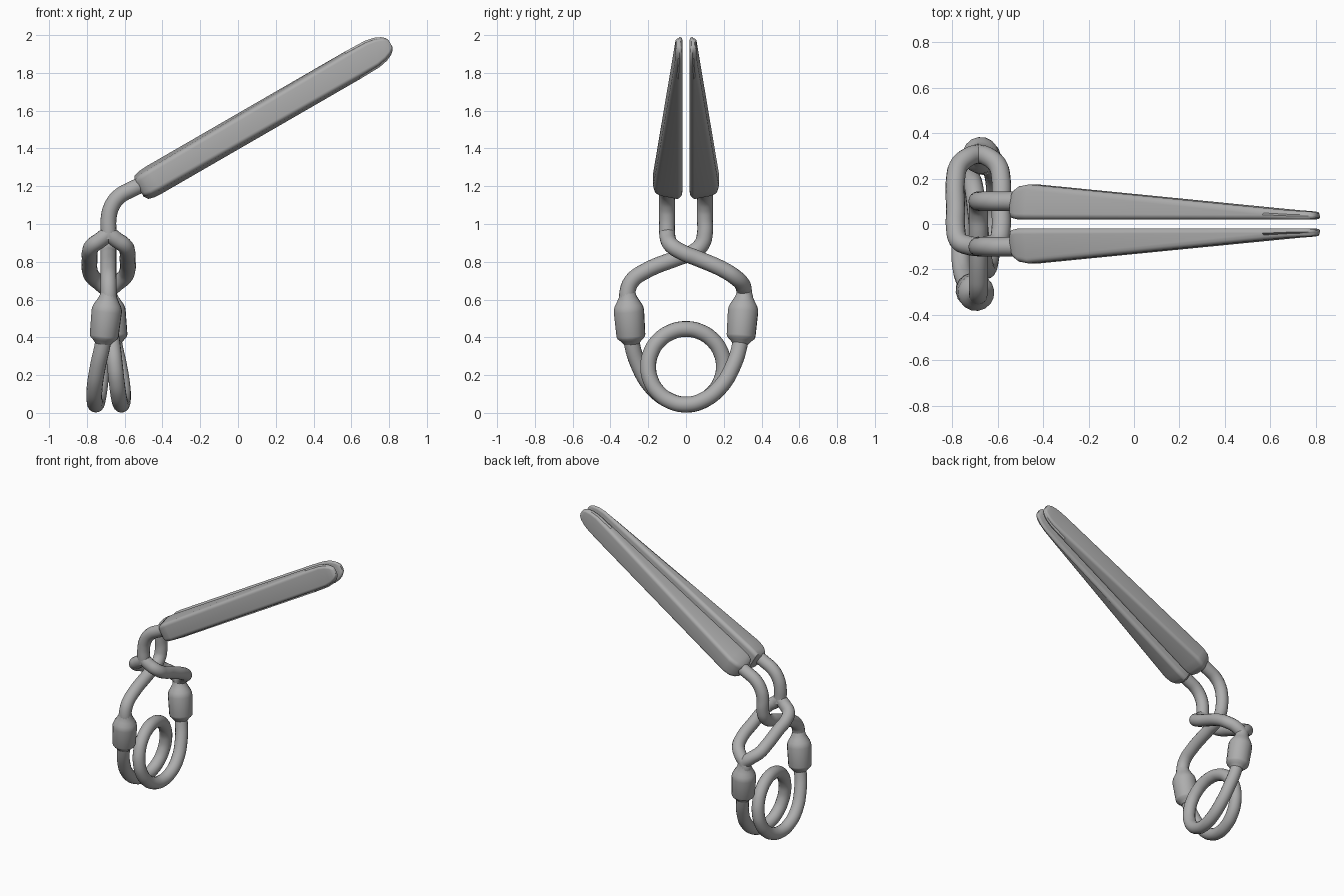
import bpy, bmesh, math
from mathutils import Vector

cube = bpy.data.objects.get("Cube")
if cube:
    bpy.data.objects.remove(cube, do_unlink=True)

X0 = -0.685   # x of the jaw centre line
ROD = 0.042   # rod radius

steel = bpy.data.materials.new("grey steel")
steel.use_nodes = True
GREY = (0.42, 0.42, 0.42, 1)
steel.diffuse_color = GREY
steel.node_tree.nodes["Principled BSDF"].inputs["Base Color"].default_value = GREY


def activate(ob):
    bpy.ops.object.select_all(action='DESELECT')
    ob.select_set(True)
    bpy.context.view_layer.objects.active = ob


def tube(name, points, radii=None):
    """Round bar along points given relative to the jaw centre line."""
    cu = bpy.data.curves.new(name, 'CURVE')
    cu.dimensions = '3D'
    cu.bevel_depth = 1.0
    cu.bevel_resolution = 6
    cu.use_fill_caps = True
    cu.resolution_u = 6
    sp = cu.splines.new('POLY' if radii else 'BEZIER')
    pts = sp.points if radii else sp.bezier_points
    pts.add(len(points) - 1)
    for i, (p, co) in enumerate(zip(pts, points)):
        v = Vector(co) + Vector((X0, 0, 0))
        if radii:
            p.co = (*v, 1)
            p.radius = radii[i]
        else:
            p.co = v
            p.handle_left_type = p.handle_right_type = 'AUTO'
            p.radius = ROD
    ob = bpy.data.objects.new(name, cu)
    bpy.context.collection.objects.link(ob)
    cu.materials.append(steel)
    activate(ob)
    bpy.ops.object.convert(target='MESH')
    bpy.ops.object.shade_smooth_by_angle(angle=math.radians(50))
    return ob


def handle(name, side):
    """Lofted grip: flat inner face, tapering outer face, rounded ends."""
    # along, inner half width, outer half width, inner y, outer y
    sections = [
        (-0.605, 0.050, 0.045, 0.045, 0.130),
        (-0.590, 0.072, 0.055, 0.026, 0.148),
        (-0.560, 0.080, 0.062, 0.020, 0.166),
        (-0.510, 0.083, 0.064, 0.019, 0.174),
        (0.700, 0.083, 0.072, 0.019, 0.070),
        (0.820, 0.080, 0.069, 0.019, 0.060),
        (0.870, 0.070, 0.060, 0.019, 0.057),
        (0.905, 0.054, 0.046, 0.020, 0.055),
        (0.925, 0.036, 0.030, 0.023, 0.052),
        (0.932, 0.020, 0.016, 0.029, 0.046),
    ]
    ca, sa = math.cos(math.radians(30)), math.sin(math.radians(30))
    bm = bmesh.new()
    rings = []
    for u, hi, ho, yi, yo in sections:
        r = min(0.025, (yo - yi) * 0.42, ho * 0.8)
        corners = [(yo - r, ho - r), (yi + r, hi - r), (yi + r, r - hi), (yo - r, r - ho)]
        ring = []
        for k, (cy, cv) in enumerate(corners):
            for j in range(6):
                a = math.radians(90 * k + 18 * j)
                y, v = cy + r * math.cos(a), cv + r * math.sin(a)
                ring.append(bm.verts.new((u * ca - v * sa, side * y, 1.49 + u * sa + v * ca)))
        rings.append(ring)
    n = len(rings[0])
    for a, b in zip(rings, rings[1:]):
        for i in range(n):
            j = (i + 1) % n
            bm.faces.new((a[i], a[j], b[j], b[i]))
    bm.faces.new(rings[0])
    bm.faces.new(rings[-1])
    bmesh.ops.recalc_face_normals(bm, faces=bm.faces)
    me = bpy.data.meshes.new(name)
    bm.to_mesh(me)
    bm.free()
    me.materials.append(steel)
    ob = bpy.data.objects.new(name, me)
    bpy.context.collection.objects.link(ob)
    activate(ob)
    bpy.ops.object.shade_smooth_by_angle(angle=math.radians(40))


# Grips
handle("left_grip", -1)
handle("right_grip", 1)

# Bent shanks leaving the grips; s is the side of the grip in y
def shank(s):
    return [(0.24, s * 0.1, 1.235), (0.125, s * 0.1, 1.185), (0.055, s * 0.1, 1.145),
            (0.015, s * 0.1, 1.09), (0, s * 0.1, 1.03), (0, s * 0.1, 0.95)]

# Crossing arm that passes through the link
tube("plain_arm", shank(1) + [
    (0, 0.085, 0.895), (0, 0.04, 0.852), (0, -0.04, 0.822), (0, -0.22, 0.748),
    (0, -0.285, 0.7), (0, -0.31, 0.64), (0, -0.307, 0.55)])

# Arm that splits into an open link
tube("split_arm", shank(-1) + [(0, -0.097, 0.925)])
for name, d in (("link_left_bar", 1), ("link_right_bar", -1)):
    tube(name, [(0, -0.1, 0.95), (d * 0.04, -0.095, 0.918), (d * 0.085, -0.075, 0.885),
                (d * 0.1, -0.02, 0.85), (d * 0.1, 0.06, 0.818), (d * 0.1, 0.2, 0.757),
                (d * 0.085, 0.258, 0.72), (d * 0.04, 0.297, 0.682), (0, 0.308, 0.64),
                (0, 0.307, 0.55)])

# Collars between arms and spring
for name, s in (("front_collar", 1), ("back_collar", -1)):
    top, bottom = Vector((0, -0.31, 0.635)), Vector((-0.028, -0.288, 0.365))
    steps = [(0, 0.042), (0.08, 0.048), (0.16, 0.06), (0.24, 0.073), (0.3, 0.079), (0.36, 0.081),
             (0.84, 0.077), (0.88, 0.073), (0.93, 0.058), (1, 0.042)]
    path = [top.lerp(bottom, t) for t, r in steps]
    tube(name, [(s * p.x, s * p.y, p.z) for p in path], [r for t, r in steps])

# Coil spring: a leg, one full turn, and the opposite leg
leg = [(-0.018, -0.298, 0.46), (-0.03, -0.287, 0.37), (-0.056, -0.25, 0.25), (-0.074, -0.18, 0.135),
       (-0.075, -0.09, 0.066)]
turn = []
for i in range(17):
    t = i / 16
    a = 2 * math.pi * t
    turn.append((-0.068 + 0.136 * t, 0.2 * math.sin(a), 0.244 - 0.2 * math.cos(a)))
tube("coil_spring", leg + turn + [(-x, -y, z) for x, y, z in reversed(leg)])
